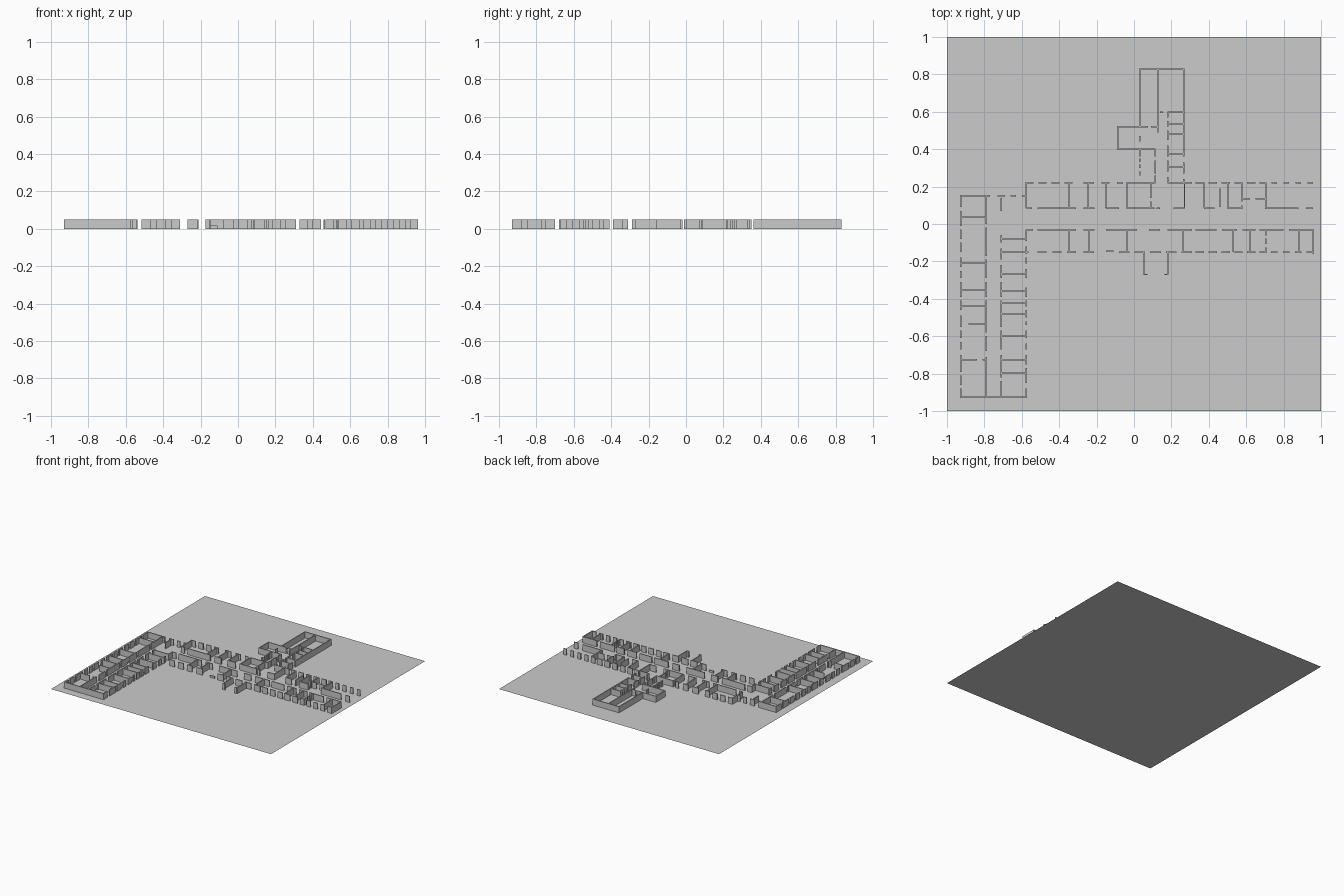
import bpy, bmesh

T = 0.008   # wall thickness
H = 0.05    # wall height


def add_box(bm, x0, x1, y0, y1, z1):
    r = bmesh.ops.create_cube(bm, size=1)
    for v in r["verts"]:
        v.co = (x0 if v.co.x < 0 else x1,
                y0 if v.co.y < 0 else y1,
                0 if v.co.z < 0 else z1)


def dashes(a, b, n, solid=0.5):
    """n equal wall piers between window gaps, flush with both ends"""
    pitch = (b - a) / (n - 1 + solid)
    return [(a + i * pitch, a + i * pitch + pitch * solid) for i in range(n)]


def cut(a, b, *gaps):
    """Solid run a..b broken by openings"""
    out, s = [], a
    for g0, g1 in gaps:
        out.append((s, g0))
        s = g1
    return out + [(s, b)]


class Walls:
    def __init__(self, name):
        self.name, self.bm = name, bmesh.new()

    def along_x(self, y, spans, h=H):
        for a, b in spans:
            add_box(self.bm, a, b, y - T / 2, y + T / 2, h)

    def along_y(self, x, spans, h=H):
        for a, b in spans:
            add_box(self.bm, x - T / 2, x + T / 2, a, b, h)

    def finish(self):
        me = bpy.data.meshes.new(self.name)
        self.bm.to_mesh(me)
        self.bm.free()
        bpy.context.collection.objects.link(bpy.data.objects.new(self.name, me))


# ground sheet
bpy.ops.mesh.primitive_plane_add(size=2)
bpy.context.object.name = "ground"

# left wing: outer shell
w = Walls("left_wing_outer_walls")
w.along_x(-0.926, [(-0.929, -0.571)])
w.along_x(0.152, cut(-0.929, -0.571, (-0.77, -0.73), (-0.69, -0.66), (-0.63, -0.60)))
w.along_y(-0.925, cut(-0.93, -0.41, (-0.88, -0.86), (-0.81, -0.79), (-0.70, -0.67), (-0.63, -0.61),
                      (-0.57, -0.55), (-0.49, -0.46))
          + cut(-0.39, 0.155, (-0.31, -0.29), (-0.25, -0.23), (-0.18, -0.15), (-0.10, -0.08),
                (-0.03, -0.01), (0.07, 0.09)))
w.along_y(-0.575, cut(-0.93, -0.41, (-0.88, -0.85), (-0.77, -0.75), (-0.70, -0.67), (-0.64, -0.61),
                      (-0.57, -0.54), (-0.52, -0.50), (-0.46, -0.44))
          + cut(-0.39, -0.03, (-0.34, -0.29), (-0.24, -0.21), (-0.18, -0.16), (-0.12, -0.09))
          + [(0.085, 0.224)])
w.finish()

# left wing: corridor and room dividers
w = Walls("left_wing_room_walls")
w.along_y(-0.79, cut(-0.926, 0.152, (-0.71, -0.68), (-0.60, -0.58), (-0.41, -0.39),
                     (-0.31, -0.29), (-0.19, -0.17), (-0.02, 0.0)))
w.along_y(-0.71, cut(-0.926, -0.06, (-0.84, -0.82), (-0.70, -0.67), (-0.57, -0.55), (-0.41, -0.39),
                     (-0.31, -0.29), (-0.22, -0.19), (-0.13, -0.10)) + [(0.07, 0.14)])
for y in (0.035, -0.21, -0.355, -0.44):
    w.along_x(y, [(-0.925, -0.79)])
w.along_x(-0.532, [(-0.885, -0.79)])
w.along_x(-0.727, cut(-0.925, -0.79, (-0.84, -0.81)))
for y in (-0.08, -0.15, -0.265, -0.36, -0.42, -0.48, -0.60, -0.727, -0.797):
    w.along_x(y, [(-0.71, -0.575)])
w.finish()

# main block: outer walls with windows
w = Walls("main_block_outer_walls")
w.along_x(0.221, dashes(-0.579, -0.33, 4, 0.6) + [(-0.27, -0.215), (-0.175, -0.13), (-0.09, -0.06),
                                                (-0.04, 0.115)]
          + [(0.18, 0.31)] + dashes(0.33, 0.65, 5, 0.65) + dashes(0.67, 0.958, 5, 0.45))
w.along_x(-0.151, [(-0.579, -0.565)] + dashes(-0.515, -0.31, 3, 0.6) + [(-0.27, -0.215)]
          + dashes(-0.08, 0.31, 5, 0.68) + dashes(0.33, 0.65, 5, 0.65) + dashes(0.67, 0.958, 5, 0.55))
w.along_x(-0.147, [(-0.15, -0.11)], 0.018)
w.along_y(0.958, [(-0.16, -0.03)])
w.finish()

# main block: corridor and room dividers
w = Walls("main_block_room_walls")
w.along_x(0.085, cut(-0.575, 0.11, (-0.545, -0.515), (-0.31, -0.27), (-0.21, -0.15), (-0.08, -0.04))
          + [(0.12, 0.14), (0.21, 0.27), (0.375, 0.43), (0.50, 0.58), (0.70, 0.88), (0.92, 0.958)])
w.along_x(-0.03, cut(-0.575, 0.958, (-0.54, -0.515), (-0.31, -0.27), (-0.21, -0.15), (0.015, 0.08),
                     (0.14, 0.18), (0.31, 0.33), (0.44, 0.47), (0.55, 0.58), (0.65, 0.67), (0.80, 0.83)))
for x in (-0.345, -0.245, -0.15, -0.04, 0.27, 0.375, 0.50, 0.705):
    w.along_y(x, [(0.085, 0.221)])
w.along_y(0.09, [(0.085, 0.12), (0.14, 0.221)])
w.along_y(0.46, [(0.09, 0.19)])
w.along_y(0.575, [(0.085, 0.10), (0.12, 0.221)])
w.along_x(0.135, [(0.575, 0.62), (0.65, 0.705)])
for x in (-0.345, -0.24, -0.04, 0.26, 0.53, 0.62, 0.88):
    w.along_y(x, [(-0.151, -0.03)])
w.along_y(0.705, dashes(-0.155, -0.03, 3, 0.65))
w.finish()

# entrance porch
w = Walls("entrance_porch")
for x, s in ((0.053, 1), (0.18, -1)):
    w.along_y(x, [(-0.27, -0.151)])
    w.along_x(-0.27, [tuple(sorted((x, x + s * 0.018)))])
w.finish()

# rear wing: hall, side annex and small rooms
w = Walls("rear_wing_walls")
w.along_x(0.827, [(0.027, 0.269)])
w.along_y(0.03, [(0.52, 0.827), (0.44, 0.47), (0.36, 0.40), (0.26, 0.28)] + dashes(0.30, 0.35, 2, 0.6))
w.along_y(0.126, [(0.49, 0.827)])
w.along_y(0.265, cut(0.221, 0.827, (0.24, 0.27), (0.33, 0.36)))
w.along_y(-0.088, [(0.40, 0.52)])
w.along_x(0.52, [(-0.092, 0.075), (0.09, 0.126)])
w.along_x(0.40, [(-0.092, 0.115)])
w.along_y(0.113, cut(0.221, 0.40, (0.26, 0.27), (0.34, 0.36)))
w.along_y(0.18, cut(0.221, 0.60, (0.25, 0.28), (0.34, 0.36), (0.42, 0.45), (0.50, 0.52), (0.55, 0.57)))
w.along_x(0.598, [(0.14, 0.155), (0.18, 0.265)])
for y in (0.535, 0.48, 0.375, 0.305):
    w.along_x(y, [(0.18, 0.265)])
w.finish()
